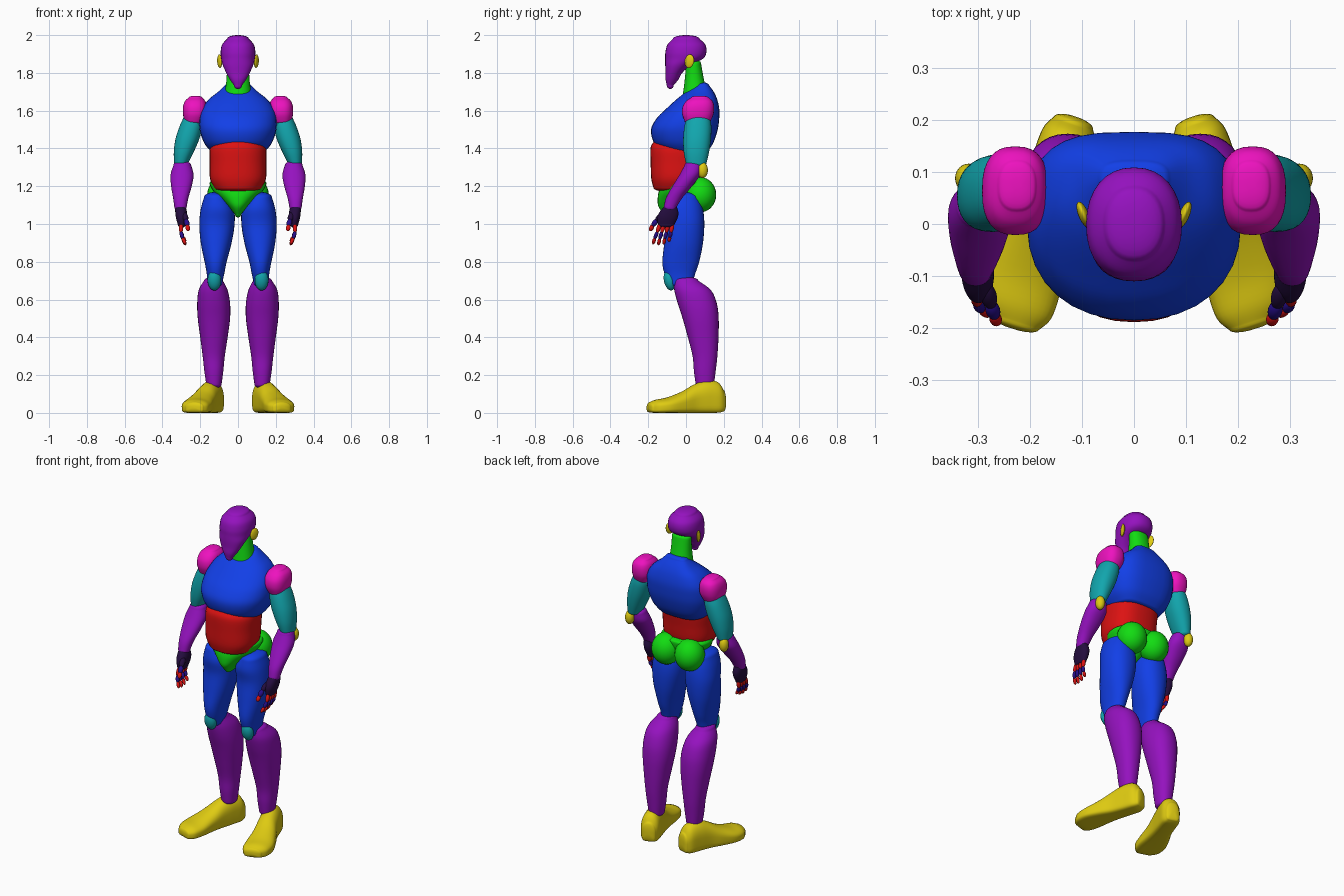
import bpy, bmesh, math
from mathutils import Matrix, Vector

COLORS = {
    "purple": (0.30, 0.006, 0.52), "blue": (0.006, 0.05, 0.80), "red": (0.72, 0.006, 0.006),
    "green": (0.006, 0.72, 0.006), "yellow": (0.74, 0.60, 0.006), "magenta": (0.85, 0.006, 0.52),
    "teal": (0.006, 0.38, 0.42), "dark": (0.018, 0.004, 0.05), "navy": (0.02, 0.004, 0.26),
}
MATS = {}
for key, c in COLORS.items():
    MATS[key] = bpy.data.materials.new(key)
    MATS[key].diffuse_color = (*c, 1)


def finish(name, bm, color, mirror):
    bmesh.ops.recalc_face_normals(bm, faces=bm.faces)
    me = bpy.data.meshes.new(name)
    bm.to_mesh(me)
    bm.free()
    for p in me.polygons:
        p.use_smooth = True
    me.materials.append(MATS[color])
    ob = bpy.data.objects.new(name, me)
    bpy.context.collection.objects.link(ob)
    if mirror:
        ob.modifiers.new("mirror", "MIRROR").use_mirror_merge = False
    return ob


def spline(rows, steps=5):
    """Catmull-Rom through rows of numbers."""
    out = []
    for i in range(len(rows) - 1):
        a, b, c, d = (rows[max(0, min(len(rows) - 1, i + k))] for k in (-1, 0, 1, 2))
        for s in range(steps):
            t = s / steps
            out.append([0.5 * (2 * q + (r - p) * t + (2 * p - 5 * q + 4 * r - w) * t * t
                               + (3 * q - p - 3 * r + w) * t ** 3)
                        for p, q, r, w in zip(a, b, c, d)])
    return out + [list(rows[-1])]


def loft(name, color, rows, cap=0.02, front=2.2, back=2.2, mirror=False, matrix=None, n=32):
    """Skin rounded rings; each row is height, x min, x max, y min, y max."""
    rings = spline(rows)

    def dome(r, sign):
        z, x0, x1, y0, y1 = r
        out = []
        for k in range(1, 6):
            a = k / 6 * math.pi / 2
            mx, my, s = (x0 + x1) / 2, (y0 + y1) / 2, math.cos(a)
            out.append([z + sign * cap * math.sin(a), mx + (x0 - mx) * s, mx + (x1 - mx) * s,
                        my + (y0 - my) * s, my + (y1 - my) * s])
        return out
    up = 1 if rows[-1][0] > rows[0][0] else -1
    rings = dome(rings[0], -up)[::-1] + rings + dome(rings[-1], up)
    bm = bmesh.new()
    loops = []
    for z, x0, x1, y0, y1 in rings:
        loop = []
        for k in range(n):
            a = 2 * math.pi * k / n
            c, s = math.cos(a), math.sin(a)
            e = 2 / (back if s > 0 else front)
            x = (x0 + x1) / 2 + (x1 - x0) / 2 * math.copysign(abs(c) ** e, c)
            y = (y0 + y1) / 2 + (y1 - y0) / 2 * math.copysign(abs(s) ** e, s)
            loop.append(bm.verts.new((x, y, z)))
        loops.append(loop)
    for a, b in zip(loops, loops[1:]):
        for k in range(n):
            bm.faces.new((a[k], a[(k + 1) % n], b[(k + 1) % n], b[k]))
    bm.faces.new(loops[0])
    bm.faces.new(loops[-1])
    if matrix:
        bm.transform(matrix)
    return finish(name, bm, color, mirror)


def ellipsoid(name, color, center, radii, rot=Matrix()):
    bm = bmesh.new()
    bmesh.ops.create_uvsphere(bm, u_segments=24, v_segments=14, radius=1)
    bm.transform(Matrix.Translation(center) @ rot @ Matrix.Diagonal((*radii, 1)))
    return finish(name, bm, color, True)


def segment(name, color, p, q, r):
    p, q = Vector(p), Vector(q)
    rot = (q - p).to_track_quat('Z', 'Y').to_matrix().to_4x4()
    return ellipsoid(name, color, (p + q) / 2, (r, r, (q - p).length / 2 + r * 0.5), rot)


# Head, ears and neck
loft("head", "purple", [
    (1.735, -.022, .022, -.102, -.065), (1.765, -.043, .043, -.108, -.04),
    (1.80, -.062, .062, -.108, -.02), (1.84, -.080, .080, -.110, .025),
    (1.875, -.089, .089, -.110, .09), (1.91, -.092, .092, -.109, .108),
    (1.95, -.084, .084, -.098, .102), (1.98, -.058, .058, -.07, .072)], cap=.02)
ellipsoid("ear", "yellow", (.097, .018, 1.862), (.010, .026, .036),
          Matrix.Rotation(math.radians(-22), 4, 'Z') @ Matrix.Rotation(math.radians(-12), 4, 'X'))
loft("neck", "green", [
    (1.66, -.075, .075, -.02, .12), (1.72, -.066, .066, -.012, .105),
    (1.78, -.060, .060, -.005, .092), (1.85, -.058, .058, 0, .08)])

# Trunk
loft("chest", "blue", [
    (1.385, -.145, .145, -.125, .115), (1.43, -.180, .180, -.170, .145),
    (1.50, -.203, .203, -.185, .168), (1.56, -.203, .203, -.155, .176),
    (1.61, -.190, .190, -.105, .176), (1.66, -.155, .155, -.05, .165),
    (1.70, -.105, .105, 0, .147), (1.735, -.068, .068, .05, .122)],
    cap=.015, front=2.2, back=3)
loft("abdomen", "red", [
    (1.19, -.125, .125, -.172, .06), (1.24, -.148, .148, -.184, .08),
    (1.32, -.150, .150, -.187, .09), (1.40, -.148, .148, -.188, .10),
    (1.43, -.12, .12, -.175, .09)], cap=.022, front=2.3, back=2.6)
loft("pelvis", "green", [
    (1.05, -.016, .016, -.115, -.02), (1.09, -.048, .048, -.145, .03),
    (1.13, -.088, .088, -.15, .07), (1.17, -.128, .128, -.145, .10),
    (1.21, -.150, .150, -.13, .11), (1.225, -.146, .146, -.12, .11)], cap=.015)
ellipsoid("buttock", "green", (.078, .075, 1.155), (.085, .085, .093))

# Legs
loft("thigh", "blue", [
    (.69, .083, .163, -.095, .035), (.74, .072, .166, -.115, .05),
    (.80, .060, .177, -.125, .07), (.90, .034, .197, -.115, .09),
    (1.00, .018, .205, -.105, .097), (1.08, .022, .197, -.115, .09),
    (1.14, .055, .180, -.105, .07)], cap=.03, mirror=True)
ellipsoid("kneecap", "teal", (.125, -.087, .702), (.036, .030, .055),
          Matrix.Rotation(math.radians(12), 4, 'X'))
loft("lower_leg", "purple", [
    (.15, .087, .168, .052, .148), (.22, .078, .178, .042, .157),
    (.30, .070, .187, .035, .166), (.40, .055, .200, .010, .172),
    (.50, .042, .213, -.018, .173), (.58, .042, .216, -.044, .163),
    (.65, .055, .208, -.062, .132), (.70, .080, .180, -.065, .065)],
    cap=.02, mirror=True)
# Feet run along their own axis, turned outwards
a = math.radians(18)
foot_frame = Matrix(((math.cos(a), 0, math.sin(a), .113),
                     (math.sin(a), 0, -math.cos(a), .205),
                     (0, 1, 0, 0), (0, 0, 0, 1)))
loft("foot", "yellow", [
    (.012, -.040, .040, .008, .125), (.04, -.053, .053, .001, .163),
    (.10, -.056, .056, 0, .172), (.17, -.058, .060, 0, .15),
    (.24, -.064, .074, 0, .112), (.32, -.076, .084, 0, .082),
    (.38, -.076, .070, 0, .07), (.41, -.060, .042, .003, .058)],
    cap=.014, front=5, back=2.1, mirror=True, matrix=foot_frame)

# Arms
loft("shoulder", "magenta", [
    (1.54, .185, .282, -.005, .128), (1.58, .166, .291, -.02, .145),
    (1.62, .165, .291, -.018, .149), (1.65, .173, .281, .0, .141),
    (1.668, .188, .262, .025, .122)], cap=.011, front=2.5, back=2.5, mirror=True)
loft("upper_arm", "teal", [
    (1.32, .265, .338, .0, .108), (1.38, .235, .340, -.012, .122),
    (1.45, .205, .331, -.015, .132), (1.52, .188, .308, -.008, .134),
    (1.57, .190, .285, .005, .125)], cap=.02, mirror=True)
ellipsoid("elbow", "yellow", (.318, .088, 1.285), (.026, .028, .042))
loft("forearm", "purple", [
    (1.09, .272, .337, -.118, -.05), (1.14, .262, .344, -.105, -.018),
    (1.20, .245, .354, -.072, .032), (1.26, .235, .357, -.035, .075),
    (1.31, .248, .342, -.008, .085)], cap=.024, mirror=True)

# Hands
loft("palm", "dark", [
    (.995, .278, .318, -.148, -.062), (1.03, .270, .328, -.152, -.045),
    (1.06, .270, .332, -.142, -.040), (1.09, .277, .333, -.118, -.048)],
    cap=.015, mirror=True)
for i, drop in enumerate((.005, 0, .004, .018)):
    y = -.138 + .022 * i
    lean = -.036 + .006 * i
    pts = [Vector((.301, y, 1.0)), Vector((.302, y + lean * .4, .957)),
           Vector((.293, y + lean * .75, .922 + drop * .5)), Vector((.279, y + lean, .892 + drop))]
    for k, col in enumerate(("red", "navy", "red")):
        segment(f"finger_{i + 1}_joint_{k + 1}", col, pts[k], pts[k + 1], .0115 - .001 * k)
thumb = [(.285, -.120, 1.055), (.275, -.155, 1.02), (.268, -.176, .992), (.264, -.189, .968)]
for k, col in enumerate(("dark", "navy", "red")):
    segment(f"thumb_joint_{k + 1}", col, thumb[k], thumb[k + 1], .016 - .002 * k)
